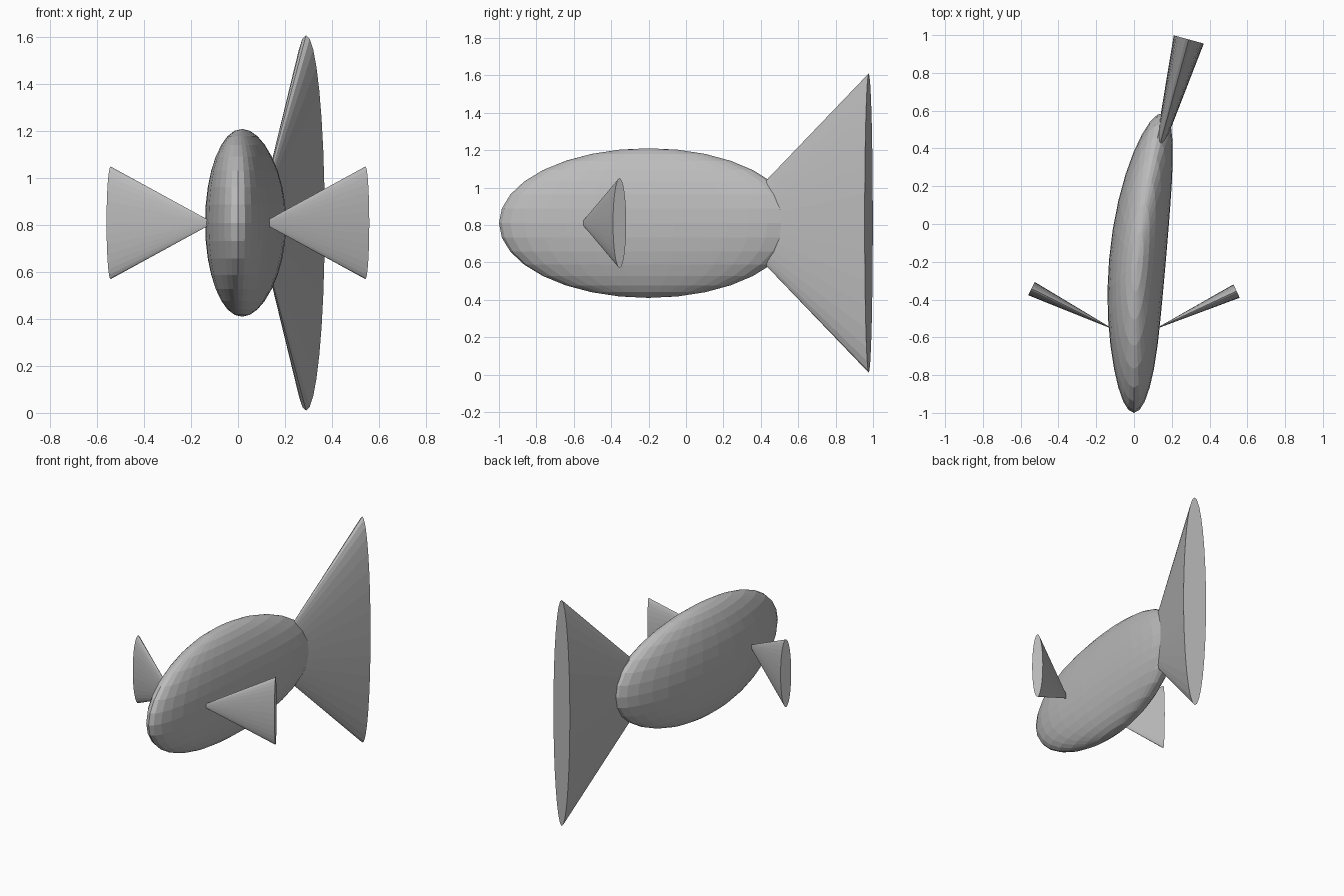
import bpy, bmesh
from math import sin, cos, radians
from mathutils import Matrix, Vector

cube = bpy.data.objects.get("Cube")
if cube:
    bpy.data.objects.remove(cube)

MID_Z = 0.81

# One plain grey for the whole fish
grey = bpy.data.materials.new("plain_grey")
grey.use_nodes = True
colour = (0.5, 0.5, 0.5, 1)
grey.diffuse_color = colour
grey.node_tree.nodes["Principled BSDF"].inputs["Base Color"].default_value = colour


def finish(name, bm):
    """Turn a bmesh into a flat shaded grey object."""
    bmesh.ops.recalc_face_normals(bm, faces=bm.faces)
    mesh = bpy.data.meshes.new(name)
    bm.to_mesh(mesh)
    bm.free()
    mesh.materials.append(grey)
    obj = bpy.data.objects.new(name, mesh)
    bpy.context.collection.objects.link(obj)
    return obj


def fin(name, apex, base, radius, thickness):
    """Flattened cone that widens from apex to base, upright along z."""
    apex, base = Vector(apex), Vector(base)
    out = (base - apex).normalized()
    up = Vector((0, 0, 1))
    side = up.cross(out)
    bm = bmesh.new()
    bmesh.ops.create_cone(bm, cap_ends=True, segments=32, radius1=1,
                          radius2=0, depth=1)
    for v in bm.verts:
        x, y, z = v.co
        along = apex.lerp(base, 0.5 - z)
        v.co = along + side * x * thickness / 2 + up * y * radius
    return finish(name, bm)


# Body: ellipsoid whose rear part bends along an arc
bm = bmesh.new()
bmesh.ops.create_uvsphere(bm, u_segments=32, v_segments=16, radius=1)
bmesh.ops.transform(bm, verts=bm.verts,
                    matrix=Matrix.Translation((0, -0.2, MID_Z))
                    @ Matrix.Diagonal((0.15, 0.8, 0.4, 1)))
bend_start, bend_length, bend_angle = -0.6, 1.2, radians(15)
arc = bend_length / bend_angle
for v in bm.verts:
    x, y, z = v.co
    if y > bend_start:
        a = (y - bend_start) / arc
        v.co = (arc - (arc - x) * cos(a), bend_start + (arc - x) * sin(a), z)
finish("body", bm)

# Tail fin, swung along with the bend
fin("tail_fin", (0.08, 0.21, MID_Z), (0.29, 0.977, MID_Z), 0.8, 0.165)

# Side fins, swept outwards and back
for name, s, y in (("left_fin", 1, -0.355), ("right_fin", -1, -0.342)):
    fin(name, (s * 0.104, -0.56, MID_Z), (s * 0.543, y, MID_Z), 0.24, 0.078)
